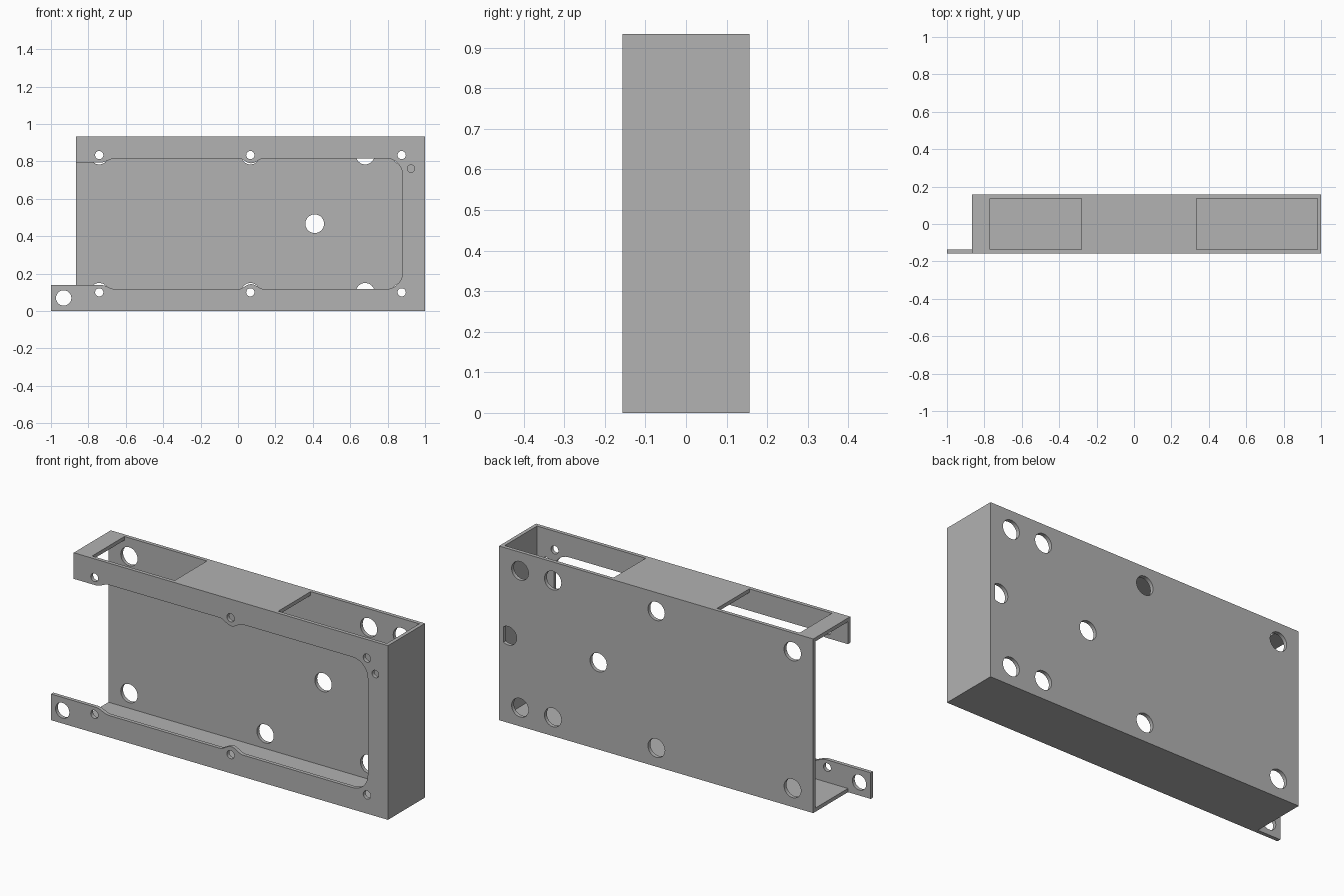
import bpy, bmesh
from math import cos, sin, pi

cube = bpy.data.objects.get("Cube")
if cube:
    bpy.data.objects.remove(cube, do_unlink=True)

# Overall sizes
LEFT, RIGHT, TAB_END = -0.865, 1.0, -1.0
DEPTH, HEIGHT, WALL = 0.157, 0.934, 0.02
MID = HEIGHT / 2
INNER = DEPTH - WALL
INNER_RIGHT = RIGHT - WALL

grey = bpy.data.materials.new("plain grey")
grey.use_nodes = True
grey.diffuse_color = (0.445, 0.445, 0.445, 1)
grey.node_tree.nodes["Principled BSDF"].inputs["Base Color"].default_value = grey.diffuse_color


def prism(name, points, low, high, axis="Z"):
    """Extrude a 2D outline along Y (outline in x, z) or Z (outline in x, y)."""
    bm = bmesh.new()
    place = (lambda u, v: (u, low, v)) if axis == "Y" else (lambda u, v: (u, v, low))
    face = bm.faces.new([bm.verts.new(place(u, v)) for u, v in points])
    new = bmesh.ops.extrude_face_region(bm, geom=[face])["geom"]
    shift = (0, high - low, 0) if axis == "Y" else (0, 0, high - low)
    bmesh.ops.translate(bm, vec=shift, verts=[g for g in new if isinstance(g, bmesh.types.BMVert)])
    bmesh.ops.recalc_face_normals(bm, faces=bm.faces)
    mesh = bpy.data.meshes.new(name)
    bm.to_mesh(mesh)
    bm.free()
    mesh.materials.append(grey)
    obj = bpy.data.objects.new(name, mesh)
    bpy.context.collection.objects.link(obj)
    return obj


def rect(x0, x1, y0, y1):
    return [(x0, y0), (x1, y0), (x1, y1), (x0, y1)]


def arc(x, z, r, start=0.0, end=2 * pi, steps=32):
    return [(x + r * cos(start + (end - start) * i / steps),
             z + r * sin(start + (end - start) * i / steps)) for i in range(steps + 1)]


def circle(x, z, r):
    return arc(x, z, r)[:-1]


# Block with a thin mounting tab along the front
body = prism("enclosure_body", [
    (TAB_END, -DEPTH), (RIGHT, -DEPTH), (RIGHT, DEPTH),
    (LEFT, DEPTH), (LEFT, -INNER), (TAB_END, -INNER)], 0, HEIGHT)

cutters = []


def cut(points, low, high, axis="Z"):
    cutters.append(prism("cutter", points, low, high, axis))


# Hollow interior, open at the tab end
cut(rect(LEFT - 0.1, INNER_RIGHT, -INNER, INNER), WALL, HEIGHT - WALL)

# Tab is only as high as the lower lip
LIP, SILL, BUMP = 0.14, 0.117, 0.07
cut(rect(TAB_END - 0.1, LEFT, LIP, HEIGHT + 0.1), -0.3, 0.3, "Y")

# Front opening: stepped end, rounded bump at the middle screw, rounded corners
lower = [(TAB_END - 0.2, LIP)]
for i in range(9):
    t = i / 8
    lower.append((-0.735 + 0.08 * t, SILL + (LIP - SILL) * (1 + cos(pi * t)) / 2))
for i in range(17):
    t = i / 8 - 1
    lower.append((BUMP + 0.07 * t, SILL + 0.027 * (1 + cos(pi * t)) / 2))
lower += arc(0.79, SILL + 0.09, 0.09, -pi / 2, 0, 12)
upper = [(x, HEIGHT - z) for x, z in reversed(lower)]
cut(lower + upper, -0.3, -0.1, "Y")

# Two windows in the top
for x0, x1 in ((-0.77, -0.28), (0.335, INNER_RIGHT)):
    cut(rect(x0, x1, -INNER, INNER), HEIGHT - 0.1, HEIGHT + 0.1)

# Screw holes in front, larger access holes in the back
for z in (0.1, HEIGHT - 0.1):
    for x in (-0.742, 0.066, 0.875):
        cut(circle(x, z, 0.022), -0.3, -0.1, "Y")
    for x in (-0.742, 0.066, 0.68, 0.875):
        cut(circle(x, z, 0.05), 0.1, 0.3, "Y")
cut(circle(0.925, 0.762, 0.02), -0.3, -0.1, "Y")
cut(circle(-0.932, 0.07, 0.041), -0.3, -0.1, "Y")
cut(circle(0.41, MID, 0.05), 0.1, 0.3, "Y")

# Back hole trimmed flat by the end wall
trimmed = [p for p in circle(0.945, MID, 0.05) if p[0] < INNER_RIGHT - 0.002]
cut(trimmed, 0.1, 0.3, "Y")

# Apply every cut, then remove the helpers
bpy.ops.object.select_all(action="DESELECT")
bpy.context.view_layer.objects.active = body
body.select_set(True)
for cutter in cutters:
    mod = body.modifiers.new("cut", "BOOLEAN")
    mod.operation = "DIFFERENCE"
    mod.solver = "EXACT"
    mod.object = cutter
    bpy.ops.object.modifier_apply(modifier=mod.name)
    bpy.data.objects.remove(cutter, do_unlink=True)
bpy.ops.object.shade_smooth_by_angle(angle=pi / 6)
